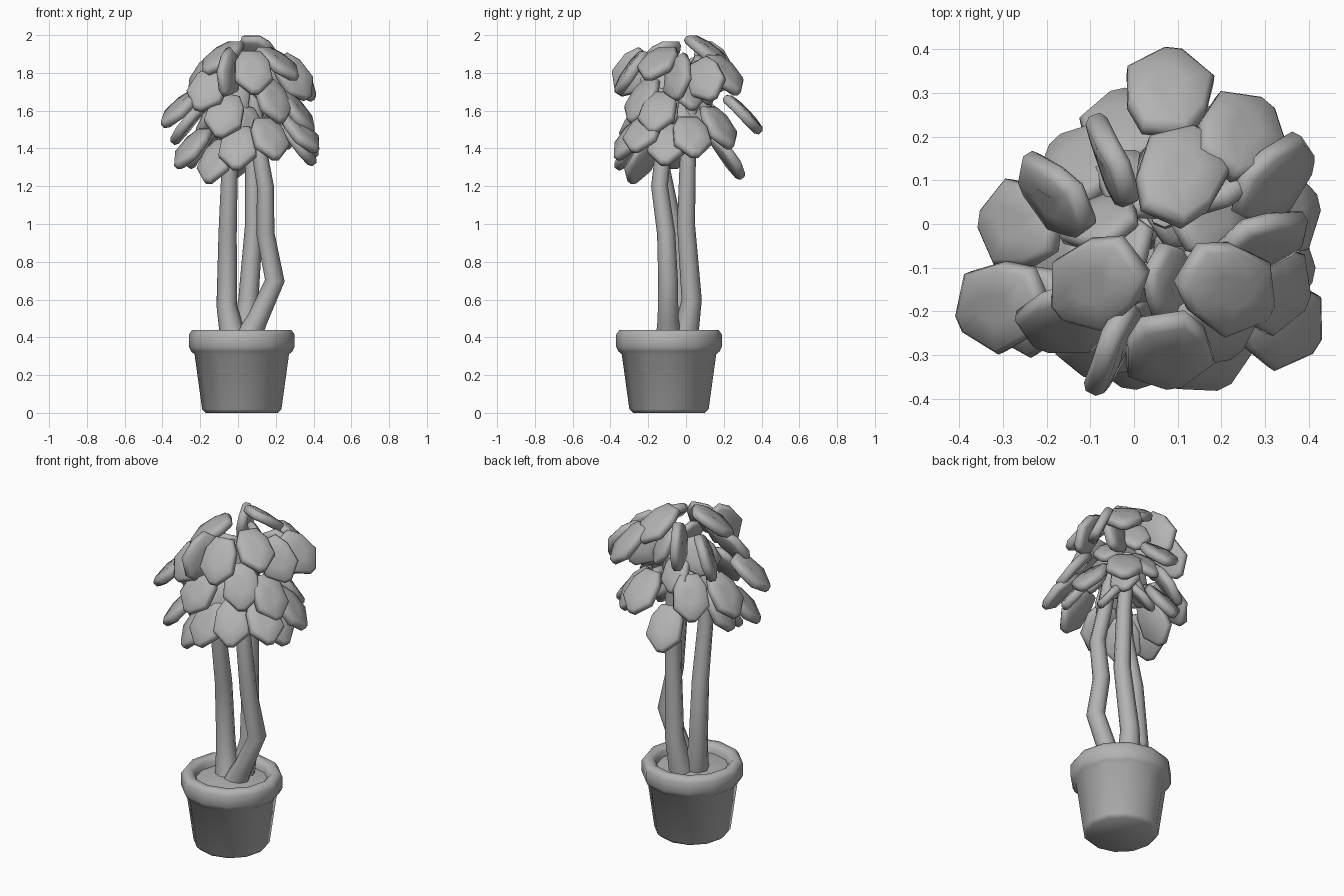
import bpy
import bmesh
import math
import random
from mathutils import Vector

random.seed(4)

cube = bpy.data.objects.get("Cube")
if cube:
    bpy.data.objects.remove(cube, do_unlink=True)

# One plain material for every part
clay = bpy.data.materials.new("clay grey")
clay.use_nodes = True
GREY = (0.45, 0.45, 0.45, 1)
clay.diffuse_color = GREY
clay.node_tree.nodes["Principled BSDF"].inputs["Base Color"].default_value = GREY


def add_mesh(name, bm, angle):
    """Turn a bmesh into a shaded object."""
    bmesh.ops.recalc_face_normals(bm, faces=bm.faces)
    mesh = bpy.data.meshes.new(name)
    bm.to_mesh(mesh)
    bm.free()
    mesh.materials.append(clay)
    obj = bpy.data.objects.new(name, mesh)
    bpy.context.collection.objects.link(obj)
    bpy.ops.object.select_all(action="DESELECT")
    obj.select_set(True)
    bpy.context.view_layer.objects.active = obj
    bpy.ops.object.shade_smooth_by_angle(angle=math.radians(angle))


def skin_rings(bm, rings):
    """Bridge successive rings of points and cap both ends."""
    loops = [[bm.verts.new(p) for p in ring] for ring in rings]
    count = len(loops[0])
    for low, high in zip(loops, loops[1:]):
        for i in range(count):
            j = (i + 1) % count
            bm.faces.new((low[i], low[j], high[j], high[i]))
    bm.faces.new(loops[0][::-1])
    bm.faces.new(loops[-1])


def circle(centre, radius, sides):
    return [Vector(centre) + Vector((radius * math.cos(math.tau * i / sides),
                                     radius * math.sin(math.tau * i / sides), 0))
            for i in range(sides)]


# Pot with a thick rolled rim and recessed soil
POT = (0.02, -0.09)
profile = [(0.19, 0), (0.21, 0.02), (0.25, 0.31), (0.268, 0.325), (0.28, 0.35),
           (0.28, 0.415), (0.262, 0.44), (0.225, 0.44), (0.205, 0.42), (0.2, 0.38)]
bm = bmesh.new()
skin_rings(bm, [circle((*POT, z), r, 12) for r, z in profile])
add_mesh("pot", bm, 70)

bm = bmesh.new()
skin_rings(bm, [circle((*POT, z), r, 12) for r, z in ((0.205, 0.37), (0.2, 0.39), (0.08, 0.41))])
add_mesh("soil", bm, 50)

# Three bent trunks, flared at the foot
trunks = {
    "left_trunk": [(-0.02, -0.07, 0.37), (-0.06, -0.03, 0.57), (-0.055, -0.06, 0.95),
                   (-0.045, -0.125, 1.28), (-0.03, -0.12, 1.6)],
    "back_trunk": [(0.03, -0.01, 0.37), (0.055, 0.03, 0.6), (0.085, 0, 1),
                   (0.08, 0.01, 1.35), (0.07, 0.03, 1.7)],
    "right_trunk": [(0.04, -0.09, 0.37), (0.105, -0.095, 0.5), (0.195, -0.095, 0.7),
                    (0.145, -0.105, 0.95), (0.145, -0.14, 1.2), (0.11, -0.12, 1.4),
                    (0.08, -0.09, 1.7)],
}
for name, path in trunks.items():
    rings = []
    for k, point in enumerate(path):
        radius = 0.057 - 0.015 * (point[2] - 0.37) + (0.015 if k == 0 else 0)
        before = Vector(path[max(k - 1, 0)])
        after = Vector(path[min(k + 1, len(path) - 1)])
        turn = Vector((0, 0, 1)).rotation_difference(after - before)
        rings.append([Vector(point) + turn @ p for p in circle((0, 0, 0), radius, 8)])
    bm = bmesh.new()
    skin_rings(bm, rings)
    add_mesh(name, bm, 60)

# Leaf outline: distance along the leaf and half width
HALF = [(-0.13, 0.05), (-0.06, 0.09), (0.055, 0.1), (0.135, 0.02)]
OUTLINE = HALF + [(t, -w) for t, w in reversed(HALF)]


def add_leaf(name, centre, slope, azimuth, twist=0, size=1.0):
    """Thick domed plate that droops outward, rolled about its length by twist."""
    ca, sa = math.cos(azimuth), math.sin(azimuth)
    cs, ss = math.cos(slope), math.sin(slope)
    along = Vector((ca * cs, sa * cs, -ss))
    level = Vector((ca * ss, sa * ss, cs))
    normal = level * math.cos(twist) + level.cross(along) * math.sin(twist)
    side = normal.cross(along)

    def ring(scale, height):
        return [Vector(centre) + size * (along * t * scale + side * w * scale
                + normal * (height - 0.8 * t * t - 0.8 * w * w))
                for t, w in OUTLINE]

    bm = bmesh.new()
    skin_rings(bm, [ring(0.86, -0.024), ring(1, -0.012), ring(1, 0.014),
                    ring(0.88, 0.028), ring(0.35, 0.032)])
    add_mesh(name, bm, 60)


# Leaf centres and twist in degrees, grouped by layer of the crown
AXIS = Vector((0.04, -0.04))
layers = {
    "crown_leaf": [(-0.09, -0.14, 1.89, 0), (0.22, -0.15, 1.86, 0), (0.11, 0.12, 1.92, 0)],
    "upper_leaf": [(0.08, -0.3, 1.81, 0), (0.25, 0.21, 1.8, 0), (0.33, 0.1, 1.77, -45),
                   (-0.19, 0.06, 1.77, 50), (0.3, -0.05, 1.78, -50), (-0.06, 0.14, 1.83, 80),
                   (-0.04, -0.29, 1.8, 80), (0.21, 0.1, 1.76, 70)],
    "middle_leaf": [(-0.31, -0.19, 1.62, 0), (-0.27, 0, 1.54, 0), (0.08, 0.31, 1.59, 0),
                    (0.19, -0.24, 1.66, 0), (-0.07, -0.28, 1.58, 20), (0.32, -0.15, 1.6, 0),
                    (-0.13, 0.14, 1.54, 0), (0.22, 0.18, 1.52, 0), (-0.16, -0.23, 1.72, 30)],
    "lower_leaf": [(0, -0.3, 1.41, 0), (0.17, -0.3, 1.46, 0), (0.34, -0.23, 1.49, 0),
                   (-0.12, -0.24, 1.34, 0), (-0.25, -0.2, 1.41, 0), (-0.02, 0.23, 1.36, 0),
                   (0.34, 0.03, 1.47, 0), (0.33, -0.1, 1.43, 0), (-0.2, -0.06, 1.42, 0)],
}
for layer, leaves in layers.items():
    for k, (x, y, z, twist) in enumerate(leaves):
        outward = Vector((x, y)) - AXIS
        slope = 36 if layer == "crown_leaf" else 86 - 115 * outward.length
        add_leaf(f"{layer}_{k + 1}", (x, y, z), math.radians(slope),
                 math.atan2(outward.y, outward.x), math.radians(twist))

# Steeper inner leaves that fill the heart of the crown
for k in range(12):
    angle = k * 2.4
    reach = random.uniform(0.08, 0.16)
    centre = (AXIS.x + reach * math.cos(angle), AXIS.y + reach * math.sin(angle),
              1.46 + 0.03 * k)
    add_leaf(f"inner_leaf_{k + 1}", centre, math.radians(random.uniform(45, 75)),
             angle, random.uniform(-0.9, 0.9), 0.85)
